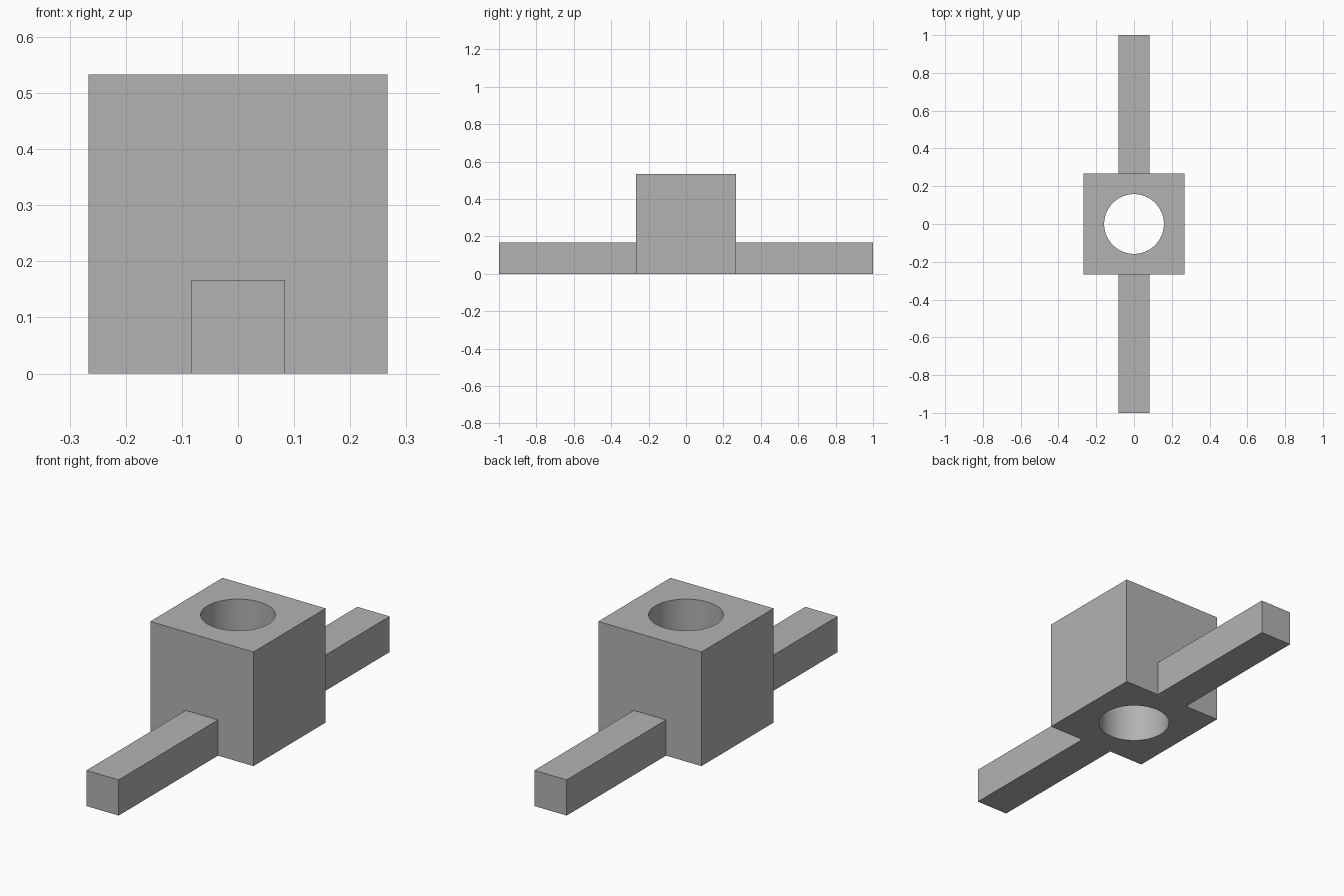
import bpy
import math

BLOCK = 0.5333       # cube side
BAR = 0.1667         # square bar side
LENGTH = 2.0         # overall bar length
BORE_RADIUS = 0.158

if "Cube" in bpy.data.objects:
    bpy.data.objects.remove(bpy.data.objects["Cube"], do_unlink=True)

grey = bpy.data.materials.new("plain_grey")
grey.use_nodes = True
colour = (0.45, 0.45, 0.45, 1)
grey.diffuse_color = colour
grey.node_tree.nodes["Principled BSDF"].inputs["Base Color"].default_value = colour


def box(name, x, y, z):
    """Box standing on the ground, centred in plan."""
    bpy.ops.mesh.primitive_cube_add(size=1, location=(0, 0, z / 2))
    ob = bpy.context.object
    ob.name = name
    ob.scale = (x, y, z)
    bpy.ops.object.transform_apply(location=True, rotation=False, scale=True)
    ob.data.materials.append(grey)
    return ob


def combine(target, tool, operation):
    """Apply a boolean to the target and remove the tool."""
    tool.hide_render = True
    mod = target.modifiers.new(operation.lower(), "BOOLEAN")
    mod.object = tool
    mod.operation = operation
    mod.solver = "EXACT"
    bpy.ops.object.select_all(action="DESELECT")
    bpy.context.view_layer.objects.active = target
    target.select_set(True)
    bpy.ops.object.modifier_apply(modifier=mod.name)
    bpy.data.objects.remove(tool, do_unlink=True)


# Central block joined with the long bar that forms the front and back arms
body = box("bored_block_with_arms", BLOCK, BLOCK, BLOCK)
arms = box("arm_bar", BAR, LENGTH, BAR)
combine(body, arms, "UNION")

# Round vertical bore right through the block
bpy.ops.mesh.primitive_cylinder_add(vertices=96, radius=BORE_RADIUS,
                                    depth=BLOCK * 2, location=(0, 0, BLOCK / 2))
bore = bpy.context.object
bore.name = "bore_cutter"
bore.data.materials.append(grey)
combine(body, bore, "DIFFERENCE")

# Smooth bore wall, crisp edges elsewhere
bpy.ops.object.shade_smooth_by_angle(angle=math.radians(30))
